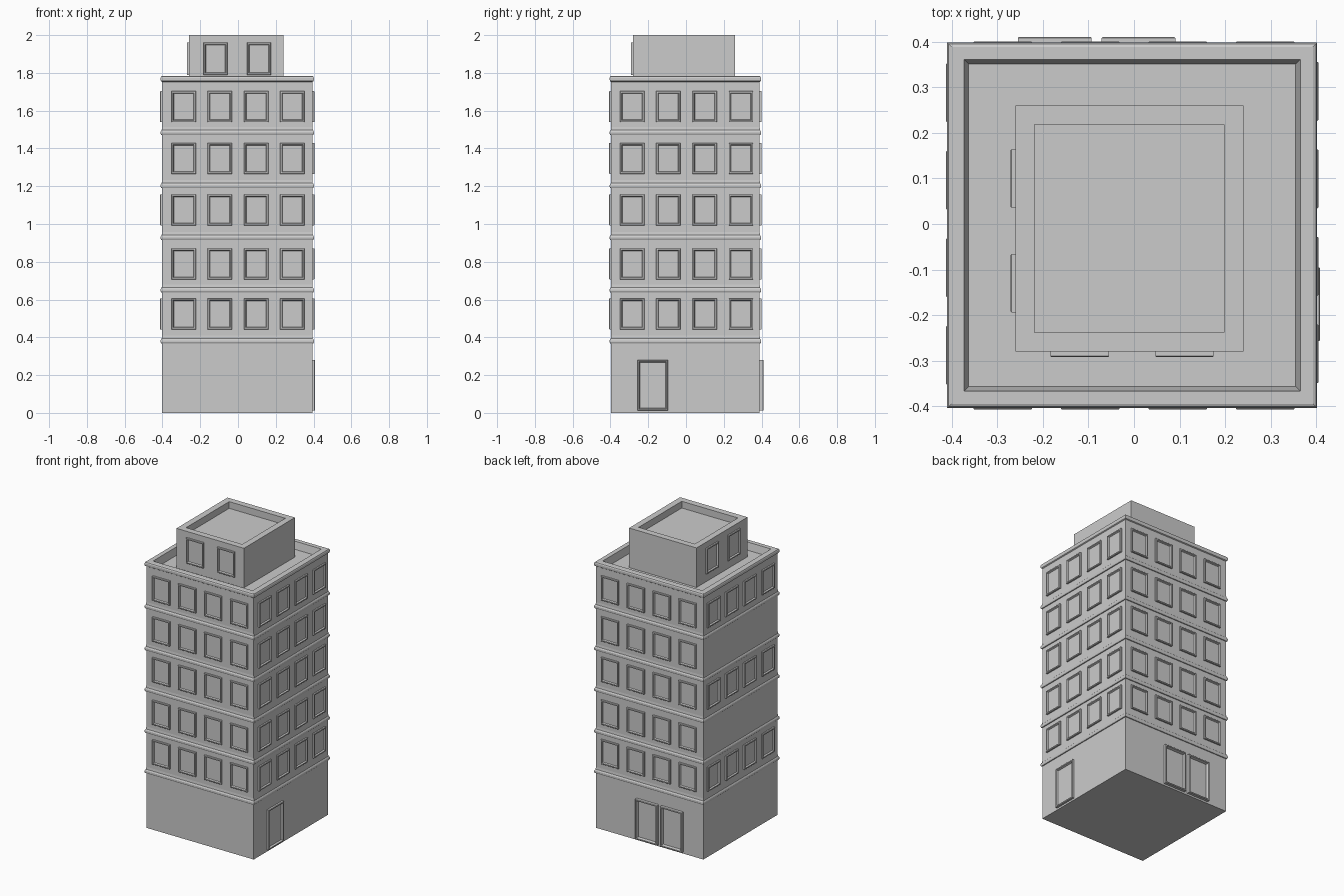
import bpy, bmesh
from math import radians
from mathutils import Matrix

if "Cube" in bpy.data.objects:
    bpy.data.objects.remove(bpy.data.objects["Cube"])


def rings(name, hx, hy, profile, matrix):
    """Stack rectangles: each profile point is (outward offset, height); both ends capped."""
    bm = bmesh.new()
    loops = []
    for off, h in profile:
        x, y = hx + off, hy + off
        loops.append([bm.verts.new(p) for p in
                      ((-x, -y, h), (x, -y, h), (x, y, h), (-x, y, h))])
    for a, b in zip(loops, loops[1:]):
        for i in range(4):
            j = (i + 1) % 4
            bm.faces.new((a[i], a[j], b[j], b[i]))
    bm.faces.new(loops[0][::-1])
    bm.faces.new(loops[-1])
    bm.transform(matrix)
    me = bpy.data.meshes.new(name)
    bm.to_mesh(me)
    bm.free()
    ob = bpy.data.objects.new(name, me)
    bpy.context.collection.objects.link(ob)
    return ob


ANGLE = {"front": 0, "right": 90, "back": 180, "left": 270}


def panel(name, side, wall, along, z, w, h, depth):
    """Framed panel on a wall; along is the world x or y of its centre."""
    u = along if side in ("front", "right") else -along
    m = (Matrix.Rotation(radians(ANGLE[side]), 4, 'Z')
         @ Matrix.Rotation(radians(90), 4, 'X')
         @ Matrix.Translation((u, z, wall)))
    prof = [(0, -0.004), (0, depth - 0.002), (-0.002, depth),
            (-0.009, depth), (-0.013, 0.002)]
    rings(f"{side}_{name}", w / 2, h / 2, prof, m)


# Tower with moulded floor bands, parapet and sunken roof
profile = [(0, 0)]
for c in (0.379, 0.649, 0.927, 1.202, 1.483):
    profile += [(0, c - 0.012), (0.005, c - 0.011), (0.008, c - 0.005),
                (0.008, c + 0.005), (0.005, c + 0.011), (0.002, c + 0.014), (0, c + 0.03)]
profile += [(0, 1.752), (0.006, 1.756), (0.008, 1.763), (0.008, 1.774),
            (0.005, 1.781), (-0.001, 1.784), (-0.029, 1.784), (-0.039, 1.735)]
rings("tower", 0.398, 0.393, profile, Matrix.Translation((-0.004, -0.003, 0)))

# Rooftop room with sunken top
rings("rooftop_room", 0.25, 0.27, [(0, 1.73), (0, 2.0), (-0.042, 2.0), (-0.042, 1.955)],
      Matrix.Translation((-0.01, -0.01, 0)))

# Tower windows: the left side only has alternate floors
WALL = {"front": 0.396, "right": 0.394, "back": 0.390, "left": 0.402}
for side, wall in WALL.items():
    shift = 0.003 if side == "right" else 0
    for row, z in enumerate((0.524, 0.789, 1.075, 1.347, 1.621)):
        if side == "left" and row % 2:
            continue
        for a in (-0.288, -0.096, 0.096, 0.288):
            panel("window", side, wall, a + shift, z, 0.129, 0.164, 0.011)

# Rooftop room windows
for a in (-0.119, 0.111):
    panel("rooftop_window", "front", 0.28, a, 1.875, 0.128, 0.17, 0.012)
for a in (-0.130, 0.100):
    panel("rooftop_window", "left", 0.26, a, 1.875, 0.128, 0.17, 0.011)

# Doors
panel("door", "right", WALL["right"], -0.176, 0.146, 0.162, 0.268, 0.014)
for a in (-0.174, 0.010):
    panel("door", "back", WALL["back"], a, 0.146, 0.162, 0.268, 0.020)
